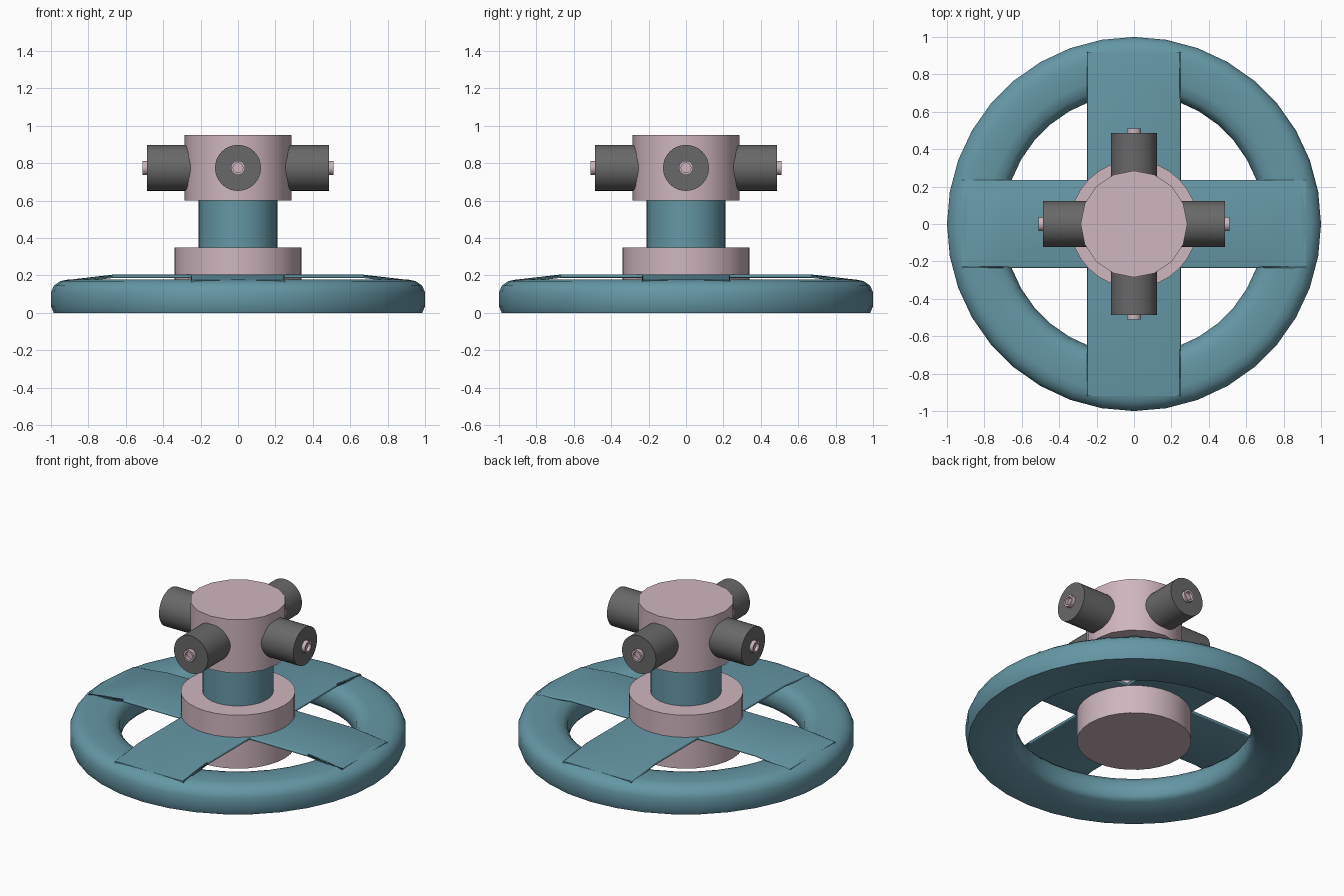
import bpy, bmesh, math
from mathutils import Matrix, Vector

if "Cube" in bpy.data.objects:
    bpy.data.objects.remove(bpy.data.objects["Cube"])


def mat(name, rgb):
    m = bpy.data.materials.new(name)
    m.diffuse_color = (*rgb, 1)
    m.use_nodes = True
    m.node_tree.nodes["Principled BSDF"].inputs["Base Color"].default_value = m.diffuse_color
    return m


TEAL = mat("teal", (0.13, 0.31, 0.38))
PINK = mat("pale_pink", (0.62, 0.47, 0.52))
DARK = mat("dark_grey", (0.14, 0.14, 0.14))


def finish(name, bm, material, angle=40):
    bmesh.ops.recalc_face_normals(bm, faces=bm.faces)
    me = bpy.data.meshes.new(name)
    bm.to_mesh(me)
    bm.free()
    ob = bpy.data.objects.new(name, me)
    bpy.context.collection.objects.link(ob)
    me.materials.append(material)
    bpy.ops.object.select_all(action='DESELECT')
    ob.select_set(True)
    bpy.context.view_layer.objects.active = ob
    bpy.ops.object.shade_smooth_by_angle(angle=math.radians(angle))
    return ob


def lathe(name, profile, segs, material, matrix=Matrix(), angle=40, closed=False):
    """Spin (radius, height) points about z; open profiles get end caps."""
    bm = bmesh.new()
    rings = []
    for r, z in profile:
        rings.append([bm.verts.new((r * math.cos(2 * math.pi * i / segs),
                                    r * math.sin(2 * math.pi * i / segs), z))
                      for i in range(segs)])
    pairs = list(zip(rings, rings[1:]))
    if closed:
        pairs.append((rings[-1], rings[0]))
    else:
        bm.faces.new(rings[0])
        bm.faces.new(rings[-1])
    for a, b in pairs:
        for i in range(segs):
            j = (i + 1) % segs
            bm.faces.new((a[i], a[j], b[j], b[i]))
    bm.transform(matrix)
    return finish(name, bm, material, angle)


# Rounded base ring
lathe("base_ring", [(0.985, 0), (1.0, 0.035), (1.0, 0.11), (0.985, 0.145),
                    (0.95, 0.17), (0.91, 0.178), (0.79, 0.178), (0.735, 0.165),
                    (0.705, 0.13), (0.695, 0.08), (0.70, 0.03), (0.725, 0)],
      36, TEAL, angle=60, closed=True)

# Central post: collar, column, head
lathe("collar", [(0.34, 0), (0.34, 0.35)], 32, PINK)
lathe("column", [(0.21, 0.33), (0.21, 0.62)], 32, TEAL)
lathe("head", [(0.285, 0.6), (0.285, 0.95)], 16, PINK)


# Crossed straps, bent down onto the ring at both ends
def strap(name, half_width, turn, lift):
    top = [(-0.92, 0.176), (-0.67, 0.205), (0.67, 0.205), (0.92, 0.176)]
    outline = top + [(x, z - 0.018) for x, z in reversed(top)]
    bm = bmesh.new()
    sides = [[bm.verts.new((x, s * half_width, z - lift)) for x, z in outline]
             for s in (-1, 1)]
    n = len(outline)
    for i in range(n):
        j = (i + 1) % n
        bm.faces.new((sides[0][i], sides[0][j], sides[1][j], sides[1][i]))
    for s in sides:
        for i in range(3):
            bm.faces.new((s[i], s[i + 1], s[n - 2 - i], s[n - 1 - i]))
    # soften the long side edges
    long_edges = [e for e in bm.edges
                  if abs(e.verts[0].co.y - e.verts[1].co.y) < 1e-5
                  and abs(e.verts[0].co.x - e.verts[1].co.x) > 0.1
                  and len(e.link_faces) == 2]
    bmesh.ops.bevel(bm, geom=long_edges, offset=0.007, segments=2,
                    affect='EDGES', profile=0.5)
    bm.transform(Matrix.Rotation(turn, 4, 'Z'))
    finish(name, bm, TEAL, 50)


strap("strap_side_to_side", 0.235, 0, 0.001)
strap("strap_front_to_back", 0.25, math.pi / 2, 0)

# Four barrels with small hollow tips
for k, side in enumerate(("right", "back", "left", "front")):
    m = (Matrix.Translation(Vector((0, 0, 0.775)))
         @ Matrix.Rotation(k * math.pi / 2, 4, 'Z')
         @ Matrix.Rotation(math.pi / 2, 4, 'Y'))
    lathe("barrel_" + side, [(0.123, 0.2), (0.123, 0.487)], 32, DARK, m)
    lathe("barrel_tip_" + side, [(0.038, 0.46), (0.038, 0.511), (0.026, 0.511),
                                 (0.026, 0.49)], 20, PINK, m)
